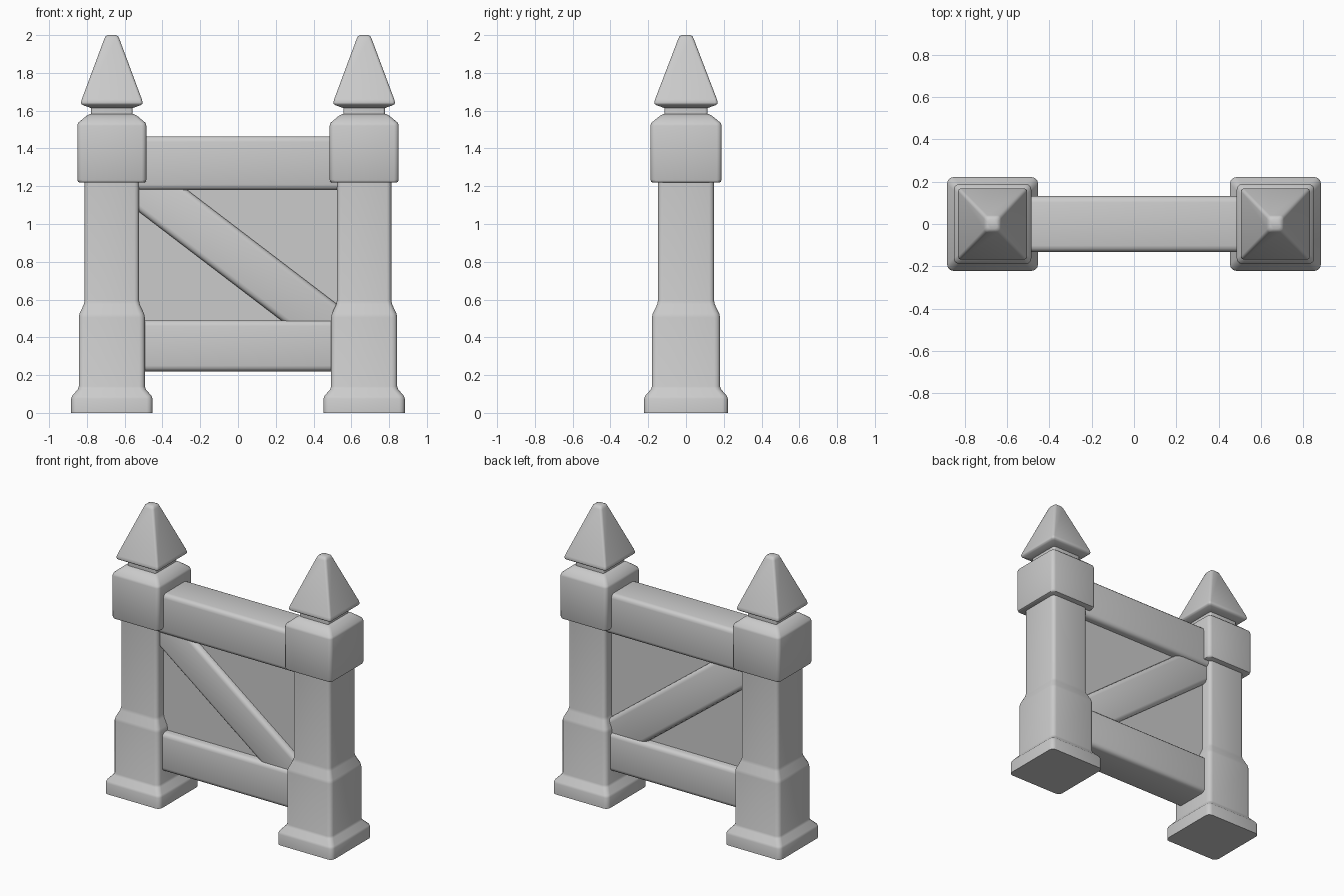
import bpy, bmesh, math
from mathutils import Matrix

if "Cube" in bpy.data.objects:
    bpy.data.objects.remove(bpy.data.objects["Cube"], do_unlink=True)

stone = bpy.data.materials.new("light grey stone")
stone.use_nodes = True
grey = (0.6, 0.6, 0.6, 1)
stone.diffuse_color = grey
stone.node_tree.nodes["Principled BSDF"].inputs["Base Color"].default_value = grey

POST_X = 0.668
DEPTH_RATIO = 1.03


def finish(bm, name, angle=40):
    bmesh.ops.recalc_face_normals(bm, faces=bm.faces)
    mesh = bpy.data.meshes.new(name)
    bm.to_mesh(mesh)
    bm.free()
    mesh.materials.append(stone)
    obj = bpy.data.objects.new(name, mesh)
    bpy.context.collection.objects.link(obj)
    bpy.ops.object.select_all(action="DESELECT")
    obj.select_set(True)
    bpy.context.view_layer.objects.active = obj
    bpy.ops.object.shade_smooth_by_angle(angle=math.radians(angle))
    return obj


def square_loft(name, x, rings, angle=40):
    """Stack rounded squares given as (half width, height, corner radius)."""
    bm = bmesh.new()
    loops = []
    for half, z, radius in rings:
        loop = []
        for corner in range(4):
            mid = math.pi / 4 + corner * math.pi / 2
            cx = math.copysign(half - radius, math.cos(mid))
            cy = math.copysign(half - radius, math.sin(mid))
            for step in range(4):
                a = corner * math.pi / 2 + step * math.pi / 6
                px, py = cx + radius * math.cos(a), cy + radius * math.sin(a)
                loop.append(bm.verts.new((x + px, py * DEPTH_RATIO, z)))
        loops.append(loop)
    for low, high in zip(loops, loops[1:]):
        for i in range(len(low)):
            j = (i + 1) % len(low)
            bm.faces.new((low[i], low[j], high[j], high[i]))
    bm.faces.new(loops[0])
    bm.faces.new(loops[-1])
    return finish(bm, name, angle)


def beam(name, size, centre, bevel=0.03, tilt=0):
    """Box with rounded edges, tilted about the depth axis."""
    bm = bmesh.new()
    bmesh.ops.create_cube(bm, size=1)
    bmesh.ops.scale(bm, vec=size, verts=bm.verts)
    if bevel:
        bmesh.ops.bevel(bm, geom=bm.edges[:], offset=bevel, segments=3,
                        profile=0.5, affect="EDGES")
    bmesh.ops.transform(bm, verts=bm.verts, matrix=Matrix.Translation(centre)
                        @ Matrix.Rotation(tilt, 4, "Y"))
    return finish(bm, name)


# Posts: stepped shaft, block, neck and pointed finial
shaft = [(0.215, 0, 0.03), (0.215, 0.075, 0.03), (0.21, 0.09, 0.03),
         (0.18, 0.125, 0.03), (0.175, 0.14, 0.03), (0.175, 0.505, 0.03),
         (0.171, 0.525, 0.03), (0.148, 0.575, 0.025), (0.144, 0.595, 0.025),
         (0.144, 1.26, 0.025)]
block = [(0.173, 1.22, 0.02), (0.179, 1.223, 0.025), (0.183, 1.235, 0.025),
         (0.183, 1.52, 0.025), (0.179, 1.535, 0.025), (0.135, 1.572, 0.02),
         (0.115, 1.582, 0.015)]
neck = [(0.11, 1.57, 0.012), (0.11, 1.66, 0.012)]
finial = [(0.105, 1.612, 0.01), (0.15, 1.628, 0.012), (0.161, 1.635, 0.014),
          (0.163, 1.643, 0.014), (0.159, 1.66, 0.014), (0.04, 1.98, 0.016),
          (0.034, 1.993, 0.016), (0.022, 2.0, 0.014)]
for side, x in (("left", POST_X), ("right", -POST_X)):
    square_loft(side + "_post_shaft", x, shaft)
    square_loft(side + "_post_block", x, block)
    square_loft(side + "_post_neck", x, neck)
    square_loft(side + "_post_finial", x, finial, 50)

# Horizontal rails between the posts
beam("top_rail", (1.3, 0.264, 0.285), (0, 0, 1.322))
beam("bottom_rail", (1.3, 0.264, 0.27), (0, 0, 0.355))

# Diagonal brace crossing the thin infill panel
beam("diagonal_brace", (1.38, 0.23, 0.247), (0, 0, 0.82), 0.03, math.atan(0.763))
beam("infill_panel", (1.2, 0.15, 0.8), (0, 0, 0.84), 0)
